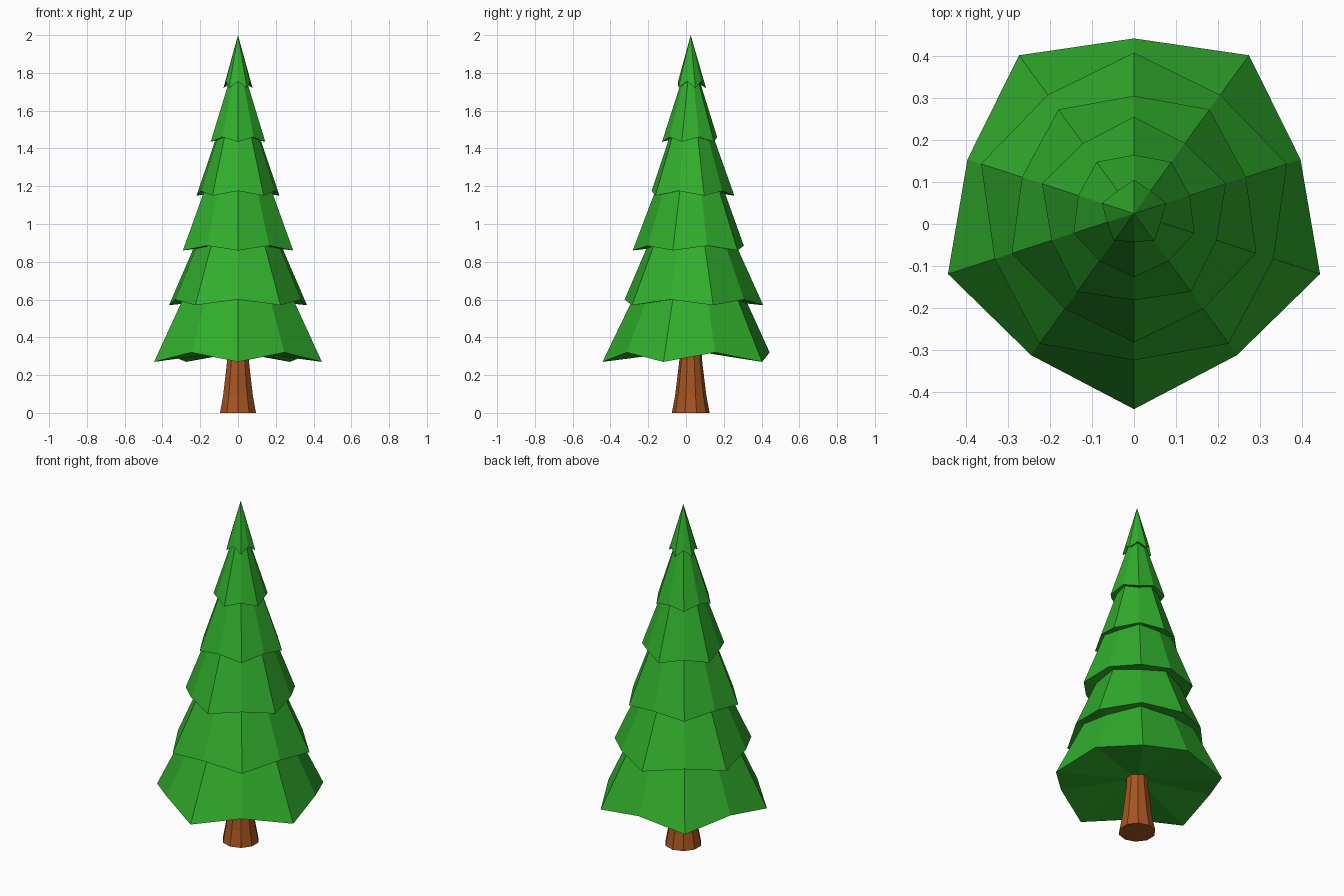
import bpy, bmesh
from math import sin, cos, pi

if "Cube" in bpy.data.objects:
    bpy.data.objects.remove(bpy.data.objects["Cube"])

CY = 0.025  # trunk axis, offset so the five-pointed skirt is centred


def material(name, rgb):
    m = bpy.data.materials.new(name)
    m.diffuse_color = (*rgb, 1)
    m.use_nodes = True
    m.node_tree.nodes["Principled BSDF"].inputs["Base Color"].default_value = m.diffuse_color
    return m


def ring(bm, points, turn=0):
    """Ring of vertices from (radius, z) pairs, first one facing the front."""
    n = len(points)
    return [bm.verts.new((r * cos(a), CY + r * sin(a), z))
            for i, (r, z) in enumerate(points)
            for a in [2 * pi * i / n - pi / 2 + turn]]


def fan(bm, loop, tip):
    for a, b in zip(loop, loop[1:] + loop[:1]):
        bm.faces.new((a, b, tip))


def finish(bm, name, mat):
    bmesh.ops.recalc_face_normals(bm, faces=bm.faces)
    me = bpy.data.meshes.new(name)
    bm.to_mesh(me)
    bm.free()
    me.materials.append(mat)
    bpy.context.collection.objects.link(bpy.data.objects.new(name, me))


green = material("needles", (0.03, 0.42, 0.025))
brown = material("bark", (0.38, 0.09, 0.015))

# Trunk: ten-sided, flaring at the ground
bm = bmesh.new()
rings = [ring(bm, [(r, z)] * 10)
         for r, z in ((0.1, 0), (0.083, 0.09), (0.072, 0.18), (0.06, 0.28), (0.058, 0.45))]
for lo, hi in zip(rings, rings[1:]):
    for i in range(10):
        j = (i + 1) % 10
        bm.faces.new((lo[i], lo[j], hi[j], hi[i]))
bm.faces.new(rings[0])
bm.faces.new(rings[-1])
finish(bm, "trunk", brown)

# Branch tiers: tip radius, tip z, valley radius, valley z, apex z
tiers = [
    (0.467, 0.27, 0.418, 0.32, 1.24),
    (0.384, 0.57, 0.350, 0.60, 1.42),
    (0.307, 0.86, 0.281, 0.885, 1.67),
    (0.231, 1.15, 0.207, 1.175, 1.80),
    (0.152, 1.435, 0.140, 1.46, 1.91),
    (0.081, 1.72, 0.067, 1.755, 2.00),
]
for k, (rt, zt, rv, zv, top) in enumerate(tiers):
    bm = bmesh.new()
    rim = ring(bm, [(rt, zt), (rv, zv)] * 5, turn=(k % 2) * pi / 5)
    fan(bm, rim, bm.verts.new((0, CY, top)))                 # outer skirt
    fan(bm, rim[::-1], bm.verts.new((0, CY, zv + 0.01)))     # underside
    finish(bm, f"branch_tier_{k + 1}", green)
